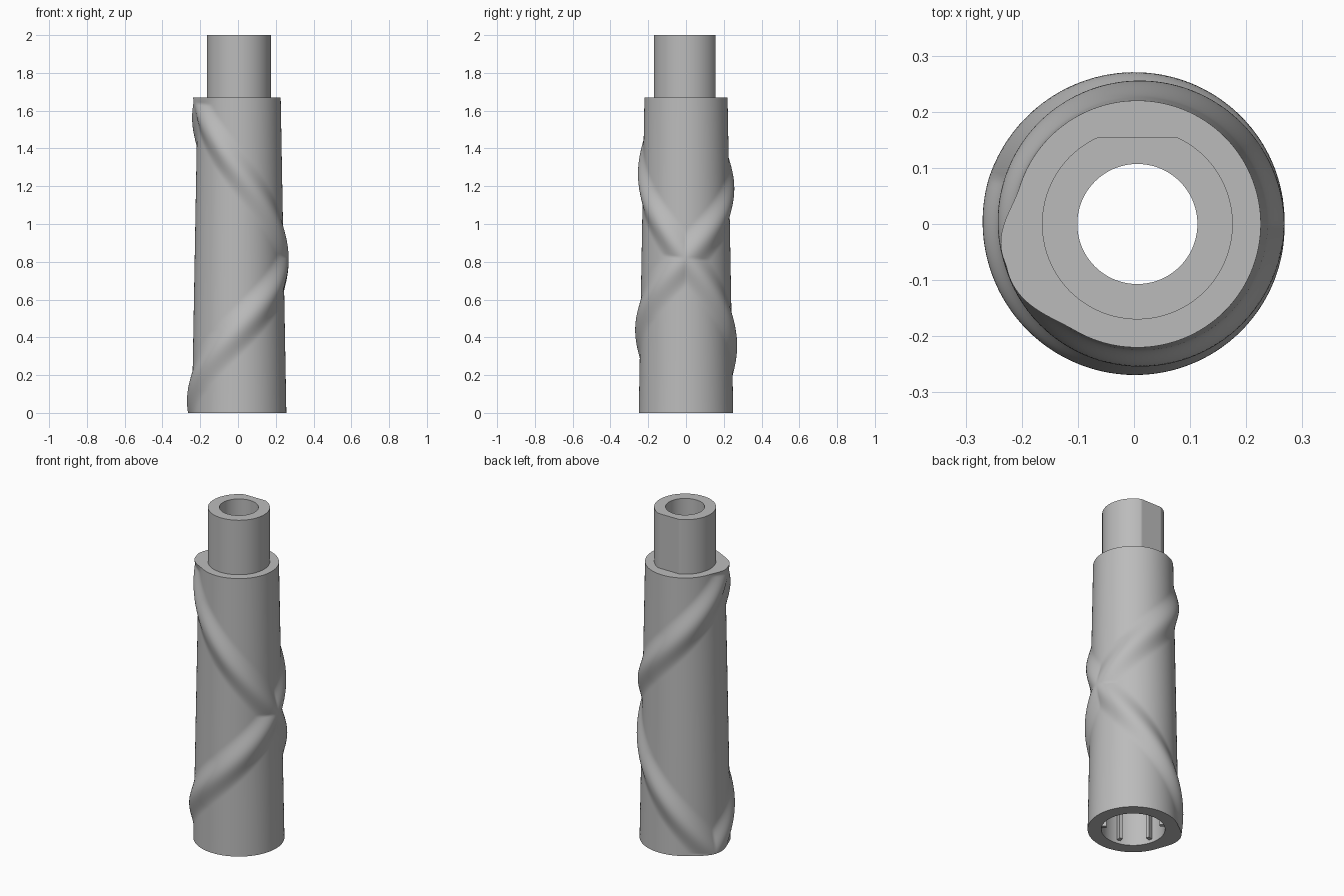
import bpy, math

if "Cube" in bpy.data.objects:
    bpy.data.objects.remove(bpy.data.objects["Cube"], do_unlink=True)

CENTRE = 0.006
SEGMENTS = 180
SHOULDER, TOP, CEILING = 1.67, 2.0, 1.5
BORE, SOCKET = 0.107, 0.175

grey = bpy.data.materials.new("plain_grey")
grey.use_nodes = True
grey.diffuse_color = (0.5, 0.5, 0.5, 1)
grey.node_tree.nodes["Principled BSDF"].inputs["Base Color"].default_value = (0.5, 0.5, 0.5, 1)


def make_object(name, verts, faces):
    mesh = bpy.data.meshes.new(name)
    mesh.from_pydata(verts, [], faces)
    mesh.update()
    mesh.materials.append(grey)
    obj = bpy.data.objects.new(name, mesh)
    bpy.context.collection.objects.link(obj)
    bpy.ops.object.select_all(action='DESELECT')
    obj.select_set(True)
    bpy.context.view_layer.objects.active = obj
    bpy.ops.object.shade_smooth_by_angle(angle=math.radians(35))
    return obj


def lathe(name, rows):
    """Skin rows of (height, radius function of angle)."""
    verts, faces = [], []
    for z, radius in rows:
        for j in range(SEGMENTS):
            a = math.tau * j / SEGMENTS
            r = radius(a, z)
            verts.append((CENTRE + r * math.cos(a), r * math.sin(a), z))
    for i in range(len(rows) - 1):
        for j in range(SEGMENTS):
            k = (j + 1) % SEGMENTS
            low, high = i * SEGMENTS, (i + 1) * SEGMENTS
            faces.append((low + j, low + k, high + k, high + j))
    return make_object(name, verts, faces)


def constant(r):
    return lambda a, z: r


def ridged(a, z):
    """Tapered wall with two opposed spiral ridges."""
    bump = 0
    for rise in (-0.455, 0.375):
        for turn in (-1, 0, 1):
            quarter_turns = (a + (turn - 0.0) * math.tau) / (math.pi / 2)
            d = abs(z - 0.82 - rise * quarter_turns) / 0.15
            if d < 1:
                bump = max(bump, math.cos(d * math.pi / 2) ** 2)
    return 0.25 - 0.03 * z / SHOULDER + 0.027 * bump


def flatted(a, z):
    """Round neck with one flat on the back."""
    s = math.sin(a)
    return min(0.17, 0.155 / s) if s > 0 else 0.17


# Tapered body with spiral ridges and an open socket below
steps = 200
rows = [(CEILING, constant(BORE)), (CEILING, constant(SOCKET)), (0, constant(SOCKET))]
rows += [(SHOULDER * i / steps, ridged) for i in range(steps + 1)]
rows.append((SHOULDER, flatted))
lathe("ridged_body", rows)

# Hollow neck with a flat
lathe("neck", [(SHOULDER, flatted), (TOP, flatted), (TOP, constant(BORE)), (CEILING, constant(BORE))])

# Short ribs inside the socket
for n in range(6):
    a = math.tau * n / 6 + 0.3
    bpy.ops.mesh.primitive_cube_add(size=1, location=(
        CENTRE + 0.162 * math.cos(a), 0.162 * math.sin(a), 0.22), rotation=(0, 0, a))
    rib = bpy.context.object
    rib.name = f"socket_rib_{n + 1}"
    rib.scale = (0.032, 0.02, 0.4)
    rib.data.materials.append(grey)
